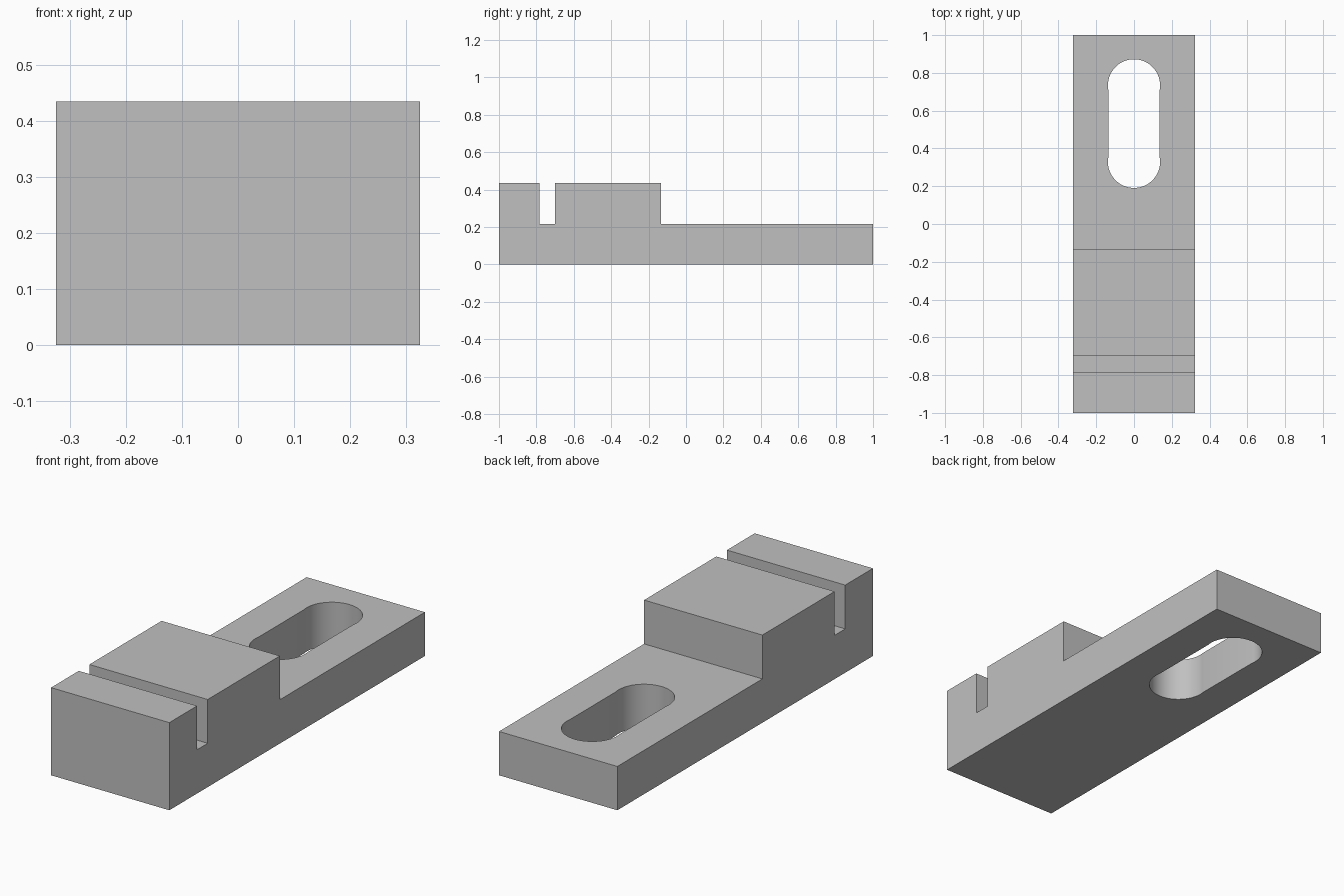
import bpy, bmesh
from math import acos, cos, sin, pi
from mathutils import Vector

cube = bpy.data.objects.get("Cube")
if cube:
    bpy.data.objects.remove(cube, do_unlink=True)

HALF_W, LOW, HIGH = 0.324, 0.217, 0.434


def extrude_outline(name, points, direction):
    """Fill a closed outline and extrude it into a solid."""
    bm = bmesh.new()
    face = bm.faces.new([bm.verts.new(p) for p in points])
    result = bmesh.ops.extrude_face_region(bm, geom=[face])
    moved = [g for g in result["geom"] if isinstance(g, bmesh.types.BMVert)]
    bmesh.ops.translate(bm, verts=moved, vec=Vector(direction))
    bmesh.ops.recalc_face_normals(bm, faces=bm.faces)
    mesh = bpy.data.meshes.new(name)
    bm.to_mesh(mesh)
    bm.free()
    obj = bpy.data.objects.new(name, mesh)
    bpy.context.collection.objects.link(obj)
    return obj


# Stepped body with the narrow cross groove
profile = [(-1, 0), (1, 0), (1, LOW), (-0.135, LOW), (-0.135, HIGH),
           (-0.70, HIGH), (-0.70, LOW), (-0.783, LOW), (-0.783, HIGH), (-1, HIGH)]
body = extrude_outline("clamp_body", [(-HALF_W, y, z) for y, z in profile],
                       (2 * HALF_W, 0, 0))

# Long slot: two round ends, slightly wider than the straight walls between
RADIUS, WALL, STEPS = 0.138, 0.136, 48
over = acos(WALL / RADIUS)
outline = []
for centre, start in ((0.734, 0), (0.329, pi)):
    for i in range(STEPS + 1):
        a = start - over + (pi + 2 * over) * i / STEPS
        outline.append((RADIUS * cos(a), centre + RADIUS * sin(a), -0.1))
cutter = extrude_outline("slot_cutter", outline, (0, 0, LOW + 0.2))
cutter.hide_render = True

# Grey material
grey = bpy.data.materials.new("grey")
grey.use_nodes = True
grey.diffuse_color = (0.53, 0.53, 0.53, 1)
grey.node_tree.nodes["Principled BSDF"].inputs["Base Color"].default_value = grey.diffuse_color
body.data.materials.append(grey)
cutter.data.materials.append(grey)

# Cut the slot and smooth only its round walls
cut = body.modifiers.new("slot", "BOOLEAN")
cut.operation = "DIFFERENCE"
cut.solver = "EXACT"
cut.object = cutter
bpy.ops.object.select_all(action="DESELECT")
body.select_set(True)
bpy.context.view_layer.objects.active = body
bpy.ops.object.modifier_apply(modifier=cut.name)
bpy.data.objects.remove(cutter, do_unlink=True)
bpy.ops.object.shade_smooth_by_angle(angle=0.14)
